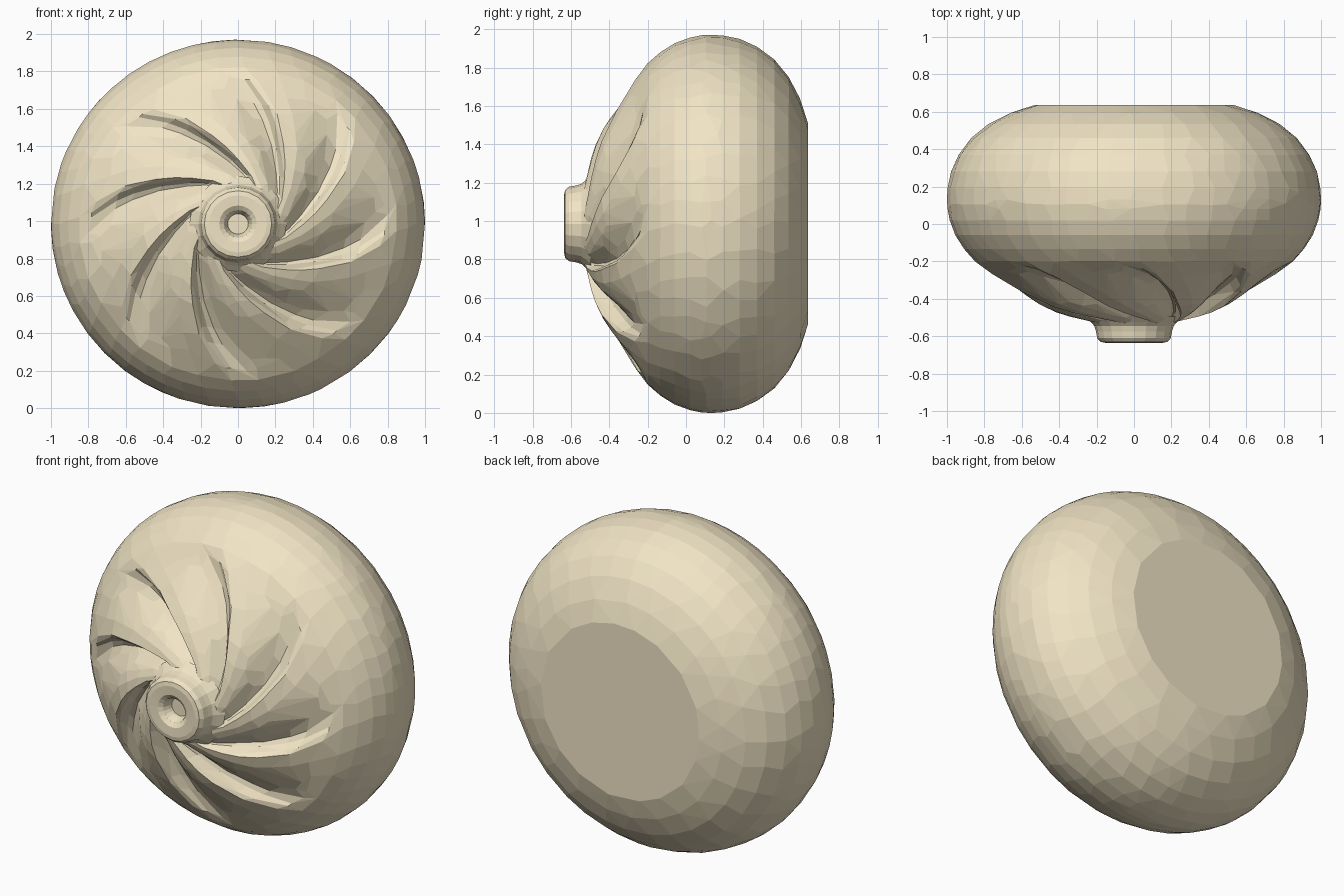
import bpy, bmesh, math, random

if "Cube" in bpy.data.objects:
    bpy.data.objects.remove(bpy.data.objects["Cube"])

random.seed(4)
CENTRE_Z = 0.985
GROOVES = 8

cream = bpy.data.materials.new("cream")
cream.diffuse_color = (0.88, 0.78, 0.56, 1)
cream.use_nodes = True
cream.node_tree.nodes["Principled BSDF"].inputs["Base Color"].default_value = cream.diffuse_color


def lerp(table, x):
    if x <= table[0][0]:
        return table[0][1]
    for (a, va), (b, vb) in zip(table, table[1:]):
        if x <= b:
            return va + (vb - va) * (x - a) / (b - a)
    return table[-1][1]


def lathe(name, profile, fractions, sectors, angle_of, push_of, jitter=0):
    """Revolve (radius, y, is_front) points around the y axis, with twist and relief."""
    bm = bmesh.new()
    rings = []
    for r, y, front in profile:
        ring = []
        for s in range(sectors):
            for u in fractions:
                t = angle_of(r, front) + 2 * math.pi * (s + u) / sectors
                if not front:
                    t += random.uniform(-jitter, jitter)
                ring.append(bm.verts.new((r * math.cos(t), y + push_of(r, u, front),
                                          CENTRE_Z * (1 + r * math.sin(t)))))
        rings.append(ring)
    for a, b in zip(rings, rings[1:]):
        for i in range(len(a)):
            j = (i + 1) % len(a)
            bm.faces.new((a[i], a[j], b[j], b[i]))
    bm.faces.new(rings[0])
    bm.faces.new(rings[-1])
    bmesh.ops.recalc_face_normals(bm, faces=bm.faces)
    mesh = bpy.data.meshes.new(name)
    bm.to_mesh(mesh)
    bm.free()
    mesh.materials.append(cream)
    obj = bpy.data.objects.new(name, mesh)
    bpy.context.collection.objects.link(obj)
    return obj


# Swirled body: curved grooves with a steep wall on one side, fading outward
TWIST = [(.2, 57), (.25, 70), (.34, 88), (.45, 102), (.55, 110), (.65, 117), (.81, 129), (1, 136)]
WALL = [(0, 0), (.06, .25), (.14, .8), (.22, 1), (.33, .8), (.48, .45), (.62, .22), (.8, .05), (1, 0)]
FADE = [(.18, .1), (.24, .3), (.35, .85), (.5, 1), (.6, .9), (.7, .6), (.78, .25), (.85, 0)]
FRONT = [(.18, -.535), (.22, -.53), (.27, -.515), (.34, -.497), (.42, -.472), (.5, -.44),
         (.58, -.395), (.66, -.345), (.73, -.295), (.79, -.25), (.85, -.2), (.907, -.135),
         (.955, -.06)]
BACK = [(.985, .02), (.997, .08), (1, .13), (.996, .19), (.978, .28), (.937, .37),
        (.87, .46), (.777, .535), (.66, .595), (.535, .635)]

profile = [(r, y, True) for r, y in FRONT] + [(r, y, False) for r, y in BACK]
body = lathe("swirl_body", profile, [0, .06, .14, .22, .33, .48, .62, .8], GROOVES,
             lambda r, front: math.radians(lerp(TWIST, r if front else .95)),
             lambda r, u, front: .105 * lerp(WALL, u) * lerp(FADE, r) if front else 0,
             jitter=.03)

# Irregular low-poly facets
facets = body.modifiers.new("facets", 'DECIMATE')
facets.ratio = 0.6

# Raised hub with a flared foot and a small dimple
HUB = [(.26, -.495), (.23, -.525), (.212, -.545), (.203, -.575), (.197, -.61), (.18, -.63),
       (.155, -.635), (.1, -.632), (.075, -.615), (.06, -.58), (.055, -.56)]
lathe("hub", [(r, y, True) for r, y in HUB], [0], 20, lambda r, f: 0, lambda r, u, f: 0)
